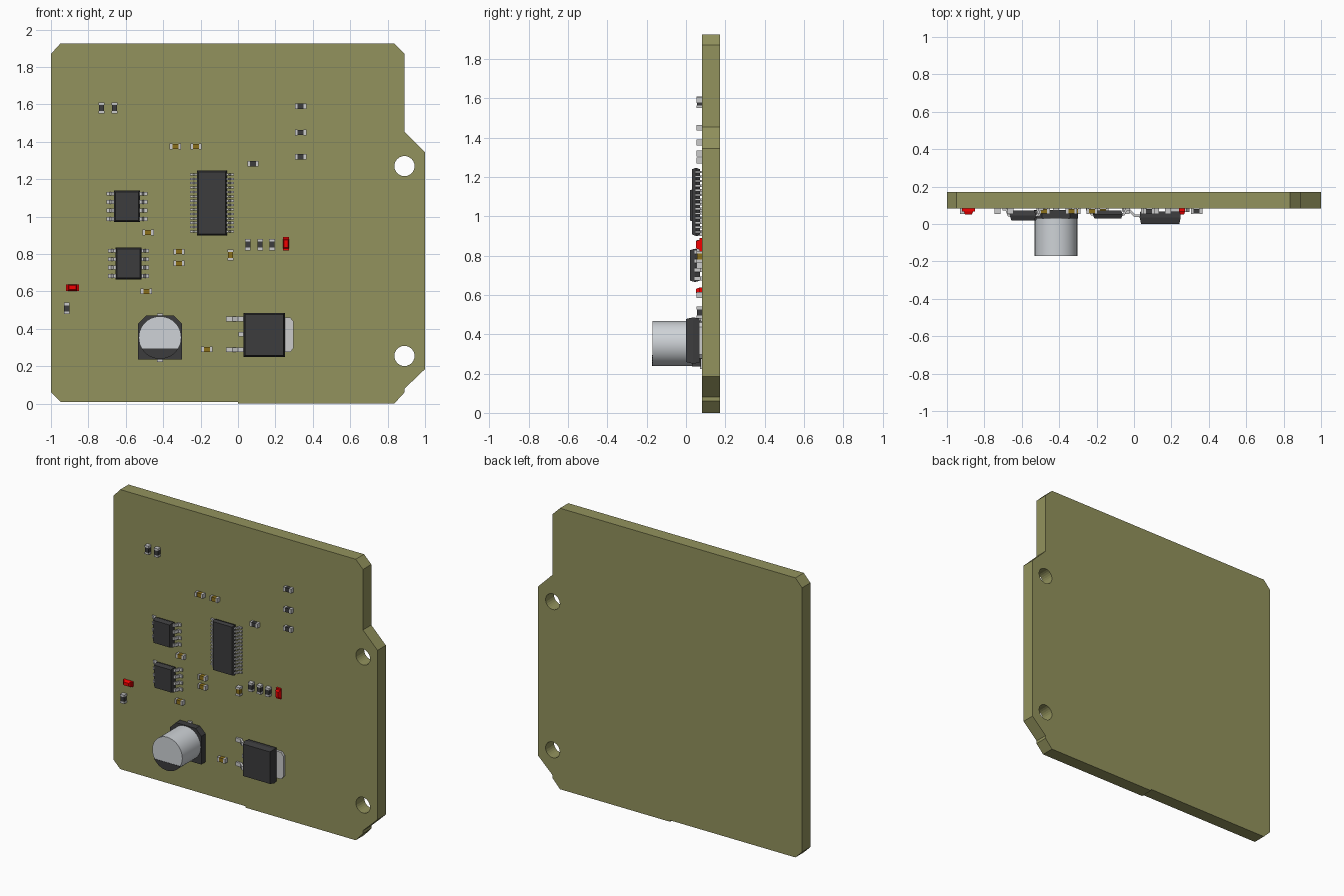
import bpy, bmesh, math

if "Cube" in bpy.data.objects:
    bpy.data.objects.remove(bpy.data.objects["Cube"])


def material(name, r, g, b):
    m = bpy.data.materials.new(name)
    m.diffuse_color = (r, g, b, 1)
    m.use_nodes = True
    m.node_tree.nodes["Principled BSDF"].inputs["Base Color"].default_value = m.diffuse_color
    return m


OLIVE = material("olive_board", .29, .29, .11)
BLACK = material("dark_plastic", .045, .045, .047)
METAL = material("terminal_metal", .52, .52, .54)
SILVER = material("aluminium", .62, .65, .68)
BROWN = material("ceramic_brown", .26, .16, .01)
RED = material("led_red", .9, 0, 0)


def loft(bm, rings, mat=0):
    """Skin a list of equal-length 3D rings and cap both ends."""
    vs = [[bm.verts.new(p) for p in ring] for ring in rings]
    n = len(vs[0])
    faces = [bm.faces.new(vs[0]), bm.faces.new(vs[-1][::-1])]
    for a, b in zip(vs, vs[1:]):
        faces += [bm.faces.new((a[i], b[i], b[(i + 1) % n], a[(i + 1) % n])) for i in range(n)]
    for f in faces:
        f.material_index = mat


def slab(bm, pts, y0, y1, mat=0):
    """Outline in x,z extruded through the depth."""
    loft(bm, [[(x, y, z) for x, z in pts] for y in (y0, y1)], mat)


def strip(bm, pts, z, width, mat=0):
    """Side profile in x,y extruded along z."""
    loft(bm, [[(x, y, z + s * width / 2) for x, y in pts] for s in (-1, 1)], mat)


def rect(w, h, x=0, z=0):
    return [(x - w / 2, z - h / 2), (x + w / 2, z - h / 2), (x + w / 2, z + h / 2), (x - w / 2, z + h / 2)]


def circle(r, n, x=0, z=0):
    return [(x + r * math.cos(math.tau * i / n), z + r * math.sin(math.tau * i / n)) for i in range(n)]


def tapered(bm, w, h, levels, mat=0):
    """Rectangular block; levels lists (depth, inset)."""
    loft(bm, [[(x, y, z) for x, z in rect(w - 2 * i, h - 2 * i)] for y, i in levels], mat)


def mesh(name, bm, mats):
    bmesh.ops.recalc_face_normals(bm, faces=bm.faces)
    me = bpy.data.meshes.new(name)
    bm.to_mesh(me)
    bm.free()
    for m in mats:
        me.materials.append(m)
    return me


def place(name, me, x=0, z=0, upright=False):
    ob = bpy.data.objects.new(name, me)
    ob.location = (x, 0, z)
    if upright:
        ob.rotation_euler.y = math.pi / 2
    bpy.context.collection.objects.link(ob)
    return ob


# Circuit board with two mounting holes
outline = [(-.95, .01), (0, .01), (0, 0), (.835, 0), (.89, .06), (.89, .08), (1, .185), (1, 1.345),
           (.89, 1.455), (.89, 1.87), (.835, 1.925), (-.95, 1.925), (-1, 1.87), (-1, .06)]
bm = bmesh.new()
slab(bm, outline, .082, .172)
board = place("circuit_board", mesh("circuit_board", bm, [OLIVE]))
bm = bmesh.new()
for z in (.255, 1.27):
    slab(bm, circle(.054, 24, .89, z), 0, .3)
cutter = place("hole_cutter", mesh("hole_cutter", bm, [OLIVE]))
cutter.hide_render = True
mod = board.modifiers.new("holes", "BOOLEAN")
mod.operation, mod.solver, mod.object = "DIFFERENCE", "EXACT", cutter
bpy.context.view_layer.objects.active = board
bpy.ops.object.modifier_apply(modifier="holes")
bpy.data.objects.remove(cutter)


# Small two-terminal chips
def chip(name, colour):
    bm = bmesh.new()
    slab(bm, rect(.034, .028), .055, .081)
    for s in (-1, 1):
        slab(bm, rect(.014, .03, s * .023), .053, .082, 1)
    return mesh(name, bm, [colour, METAL])


resistor, capacitor = chip("resistor", BLACK), chip("ceramic_capacitor", BROWN)
for i, (x, z, up) in enumerate([
        (-.73, 1.58, 1), (-.66, 1.58, 1), (.335, 1.59, 0), (.335, 1.45, 0), (.335, 1.32, 0),
        (.08, 1.283, 0), (.053, .85, 1), (.118, .85, 1), (.182, .85, 1), (-.915, .51, 1)]):
    place(f"resistor_{i + 1}", resistor, x, z, up)
for i, (x, z, up) in enumerate([
        (-.335, 1.375, 0), (-.225, 1.375, 0), (-.48, .915, 0), (-.315, .813, 0),
        (-.315, .75, 0), (-.49, .60, 0), (-.167, .29, 0), (-.04, .795, 1)]):
    place(f"ceramic_capacitor_{i + 1}", capacitor, x, z, up)

# Indicator lights: terminals, base and tapered red lens
bm = bmesh.new()
slab(bm, rect(.056, .034), .068, .082)
tapered(bm, .05, .034, [(.068, 0), (.052, .006)])
for s in (-1, 1):
    slab(bm, rect(.008, .034, s * .031), .068, .082, 0)
led = mesh("indicator_light", bm, [RED])
place("indicator_light_1", led, -.885, .62)
place("indicator_light_2", led, .257, .855, True)


# Integrated circuits with gull-wing pins on both sides
def ic(name, w, h, front, rows, pitch, pin, reach):
    bm = bmesh.new()
    mid = (front + .072) / 2
    tapered(bm, w, h, [(front, .008), (mid, 0), (.072, .008)])
    a, b = w / 2 - .005, reach / 2
    k = a + (b - a) * .35
    prof = [(a, mid - .005), (k, mid - .005), (k + .012, .072), (b, .072),
            (b, .082), (k + .004, .082), (k - .008, mid + .005), (a, mid + .005)]
    for r in range(rows):
        z = (r - (rows - 1) / 2) * pitch
        for s in (-1, 1):
            strip(bm, [(s * x, y) for x, y in prof], z, pin, 1)
    return mesh(name, bm, [BLACK, METAL])


driver = ic("eight_pin_chip", .14, .17, .02, 4, .045, .02, .22)
place("eight_pin_chip_1", driver, -.594, 1.055)
place("eight_pin_chip_2", driver, -.585, .75)
place("controller_chip", ic("controller_chip", .16, .347, .03, 14, .0235, .011, .235), -.14, 1.073)

# Power regulator: moulded body, heat tab, two leads and a cut middle stub
bm = bmesh.new()
tapered(bm, .22, .235, [(0, .008), (.035, 0), (.068, .004)])
slab(bm, [(.05, -.092), (.14, -.092), (.158, -.07), (.158, .07), (.14, .092), (.05, .092)], .065, .082, 1)
lead = [(-.1, .038), (-.14, .038), (-.17, .068), (-.205, .068),
        (-.205, .082), (-.165, .082), (-.135, .052), (-.1, .052)]
for z in (-.08, .085):
    strip(bm, lead, z, .026, 1)
strip(bm, [(-.1, .038), (-.138, .038), (-.138, .052), (-.1, .052)], .003, .026, 1)
place("power_regulator", mesh("power_regulator", bm, [BLACK, METAL]), .14, .368)

# Electrolytic capacitor: chamfered base, terminals, can and polarity mark
cx, cz = -.417, .353
bm = bmesh.new()
c = .118
slab(bm, [(-c, -c), (c, -c), (c, .075), (.075, c), (-.075, c), (-c, .075)], .03, .076)
for s in (-1, 1):
    slab(bm, rect(.03, .05, 0, s * .105), .072, .082, 1)
place("can_base", mesh("can_base", bm, [BLACK, METAL]), cx, cz)
bm = bmesh.new()
slab(bm, circle(.114, 40), -.17, .035)
can = place("can", mesh("can", bm, [SILVER]), cx, cz)
bpy.ops.object.select_all(action="DESELECT")
can.select_set(True)
bpy.context.view_layer.objects.active = can
bpy.ops.object.shade_smooth_by_angle(angle=math.radians(30))
bm = bmesh.new()
arc = [math.radians(211 + 118 * i / 14) for i in range(15)]
slab(bm, [(.114 * math.cos(a), .114 * math.sin(a)) for a in arc], -.172, -.168)
place("polarity_mark", mesh("polarity_mark", bm, [BLACK]), cx, cz)
